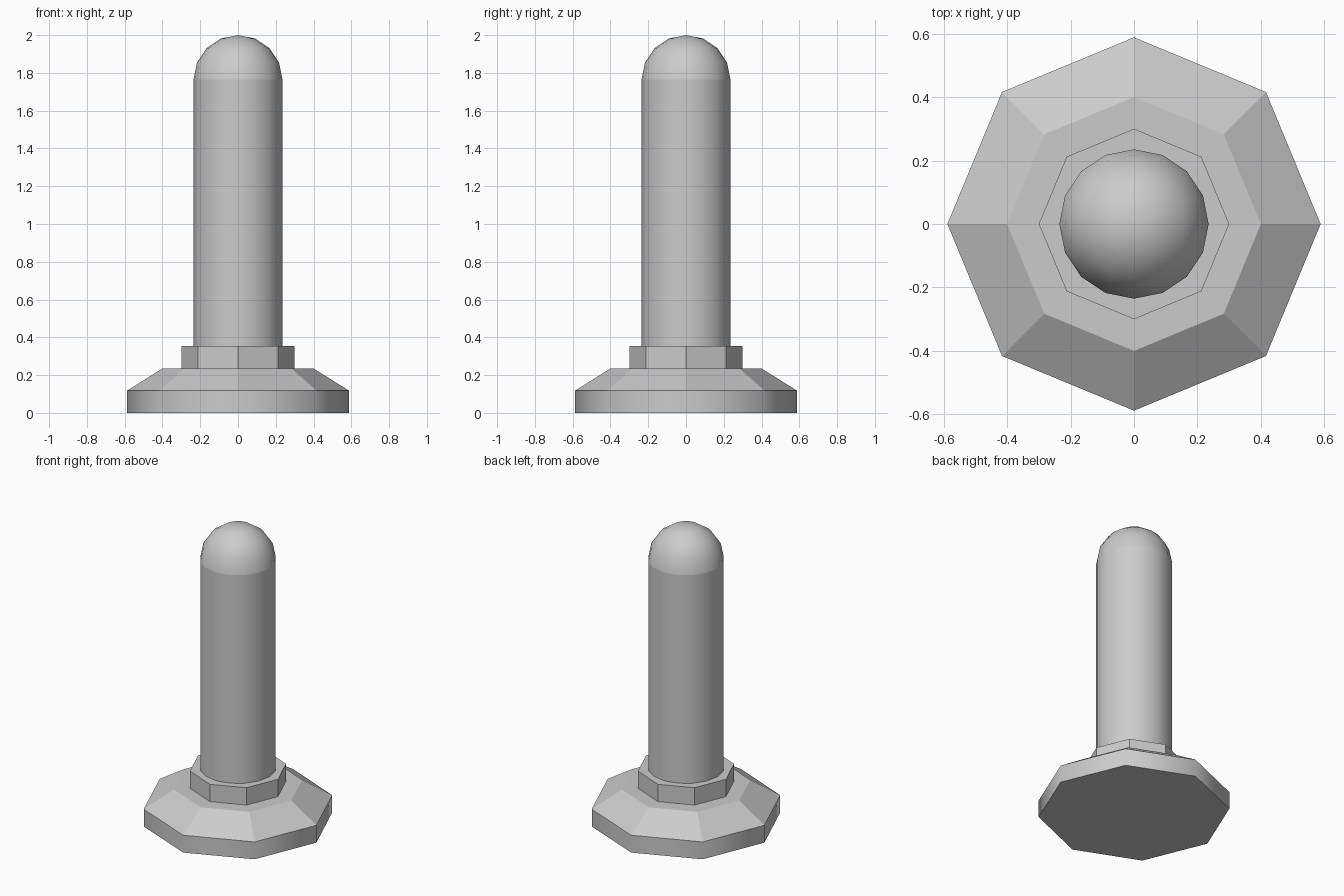
import bpy
import bmesh
from math import pi, sin, cos, radians

if "Cube" in bpy.data.objects:
    bpy.data.objects.remove(bpy.data.objects["Cube"])

U = 2 / 17  # height of one base layer


def turned(name, profile, sides, smooth_angle=None):
    """Revolve (radius, z) points, from bottom to top, with a vertex on +x."""
    bm = bmesh.new()
    rings = []
    for r, z in profile:
        n = sides if r > 0 else 1
        rings.append([bm.verts.new((r * cos(2 * pi * i / sides),
                                    r * sin(2 * pi * i / sides), z)) for i in range(n)])
    for low, high in zip(rings, rings[1:]):
        for i in range(sides):
            j = (i + 1) % sides
            if len(high) == 1:
                bm.faces.new((low[i], low[j], high[0]))
            else:
                bm.faces.new((low[i], low[j], high[j], high[i]))
    bm.faces.new(rings[0][::-1])
    if len(rings[-1]) > 1:
        bm.faces.new(rings[-1])
    mesh = bpy.data.meshes.new(name)
    bm.to_mesh(mesh)
    bm.free()
    obj = bpy.data.objects.new(name, mesh)
    bpy.context.collection.objects.link(obj)
    if smooth_angle:
        bpy.ops.object.select_all(action='DESELECT')
        obj.select_set(True)
        bpy.context.view_layer.objects.active = obj
        bpy.ops.object.shade_smooth_by_angle(angle=radians(smooth_angle))
    return obj


# Octagonal foot: straight disc, sloped upper part and collar
turned("base_disc", [(5 * U, 0), (5 * U, U)], 8, 50)
turned("base_slope", [(5 * U, U), (0.4, 2 * U)], 8)
turned("collar", [(0.3, 2 * U), (0.3, 3 * U)], 8)

# Round post with a domed cap
R = 2 * U
turned("post", [(R, 3 * U), (R, 15 * U)], 16, 40)
dome = [(R * cos(i * pi / 8), 15 * U + R * sin(i * pi / 8)) for i in range(4)]
turned("dome_cap", dome + [(0, 2)], 16, 40)
